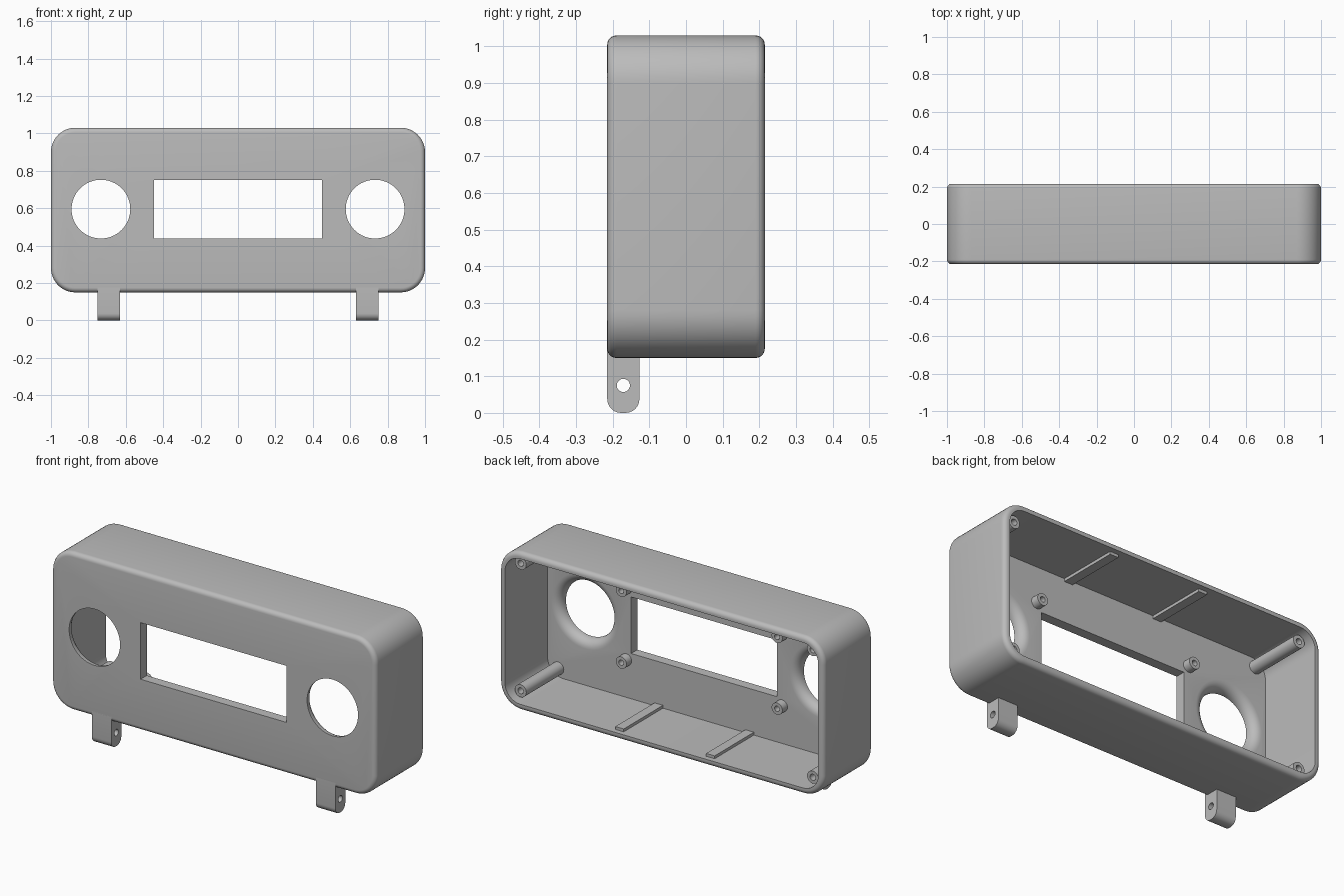
import bpy, bmesh, math

old = bpy.data.objects.get("Cube")
if old:
    bpy.data.objects.remove(old, do_unlink=True)

grey = bpy.data.materials.new("plain grey")
grey.use_nodes = True
colour = (0.5, 0.5, 0.5, 1)
grey.diffuse_color = colour
grey.node_tree.nodes["Principled BSDF"].inputs["Base Color"].default_value = colour

MID_Z = 0.59
HALF_H = 0.44
FRONT, BACK = -0.215, 0.215
WALL, FACE = 0.035, 0.055
INNER = FRONT + FACE


def rounded_rect(inset, y, radius=0.13, steps=12):
    """Ring of points around the case outline, shrunk by inset."""
    cx, cz, r = 1 - radius, HALF_H - radius, radius - inset
    ring = []
    for q, (sx, sz) in enumerate([(1, 1), (-1, 1), (-1, -1), (1, -1)]):
        for i in range(steps + 1):
            a = (q + i / steps) * math.pi / 2
            ring.append((sx * cx + r * math.cos(a), y, MID_Z + sz * cz + r * math.sin(a)))
    return ring


def circle(x, z, r, y, n):
    return [(x + r * math.cos(2 * math.pi * i / n), y, z + r * math.sin(2 * math.pi * i / n))
            for i in range(n)]


def loft(name, rings):
    """Skin a stack of matching rings and cap both ends."""
    bm = bmesh.new()
    loops = [[bm.verts.new(p) for p in ring] for ring in rings]
    n = len(loops[0])
    for a, b in zip(loops, loops[1:]):
        for i in range(n):
            j = (i + 1) % n
            bm.faces.new((a[i], a[j], b[j], b[i]))
    bm.faces.new(loops[0])
    bm.faces.new(loops[-1])
    bmesh.ops.recalc_face_normals(bm, faces=bm.faces)
    mesh = bpy.data.meshes.new(name)
    bm.to_mesh(mesh)
    bm.free()
    ob = bpy.data.objects.new(name, mesh)
    bpy.context.collection.objects.link(ob)
    mesh.materials.append(grey)
    return ob


def lathe(name, x, z, profile, n=32):
    return loft(name, [circle(x, z, r, y, n) for r, y in profile])


def box(name, x0, x1, y0, y1, z0, z1):
    return loft(name, [[(x0, y, z0), (x1, y, z0), (x1, y, z1), (x0, y, z1)] for y in (y0, y1)])


def cut(target, cutter):
    """Subtract the cutter, bake the result and drop the cutter."""
    mod = target.modifiers.new("cut", "BOOLEAN")
    mod.operation, mod.solver, mod.object = "DIFFERENCE", "EXACT", cutter
    select(target)
    bpy.ops.object.modifier_apply(modifier=mod.name)
    bpy.data.objects.remove(cutter, do_unlink=True)


def select(ob):
    bpy.ops.object.select_all(action="DESELECT")
    ob.select_set(True)
    bpy.context.view_layer.objects.active = ob


def smooth(ob):
    select(ob)
    bpy.ops.object.shade_smooth_by_angle(angle=math.radians(35))


# Case shell: front fillet, outer side, rounded rim, inner side
F = 0.025
quarter = [i * math.pi / 12 for i in range(7)]
rings = [rounded_rect(F - F * math.sin(a), FRONT + F - F * math.cos(a)) for a in quarter]
rings += [rounded_rect(F - F * math.cos(a), BACK - F + F * math.sin(a)) for a in quarter]
rings += [rounded_rect(WALL, BACK), rounded_rect(WALL, INNER)]
case = loft("case_shell", rings)

# Display window
cut(case, box("window_cutter", -0.45, 0.45, FRONT - 0.1, INNER + 0.1, 0.437, 0.752))

# Round openings that flare towards the inside
HOLE, FLARE = 0.157, 0.05
for x in (-0.733, 0.733):
    profile = [(HOLE, FRONT - 0.1)]
    profile += [(HOLE + FLARE * (1 - math.cos(a)), INNER - FLARE + FLARE * math.sin(a))
                for a in quarter]
    profile += [(HOLE + FLARE, INNER + 0.05)]
    cut(case, lathe("opening_cutter", x, 0.595, profile, 64))
smooth(case)


def hollow_post(name, x, z, r, bore, tip, depth):
    smooth(lathe(name, x, z, [(r, INNER - 0.01), (r, tip), (bore, tip), (bore, tip - depth)]))


for sx, side in ((1, "left"), (-1, "right")):
    for sz, level in ((1, "upper"), (-1, "lower")):
        tag = f"{level}_{side}"
        # Long screw post in each case corner
        hollow_post(f"corner_post_{tag}", sx * 0.9, MID_Z + sz * 0.355, 0.035, 0.017, 0.17, 0.12)
        # Short standoff beside each window corner
        hollow_post(f"display_standoff_{tag}", sx * 0.48, 0.595 + sz * 0.2,
                    0.033, 0.015, INNER + 0.045, 0.04)
        # Flat rail on the floor and ceiling
        wall_z = MID_Z + sz * (HALF_H - WALL)
        lo, hi = sorted((wall_z + sz * 0.01, wall_z - sz * 0.016))
        box(f"rail_{tag}", sx * 0.28 - 0.026, sx * 0.28 + 0.026, INNER, 0.185, lo, hi)

    # Mounting lug with rounded lower edges and a cross hole
    y0, y1, r = FRONT, -0.127, 0.038
    outline = [(y0, 0.18)]
    outline += [(y0 + r - r * math.cos(a), r - r * math.sin(a)) for a in quarter]
    outline += [(y1 - r + r * math.sin(a), r - r * math.cos(a)) for a in quarter]
    outline += [(y1, 0.18)]
    lug = loft(f"mounting_lug_{side}", [[(sx * x, y, z) for y, z in outline] for x in (0.63, 0.75)])
    pin = [[(sx * x, -0.171 + dy, 0.075 + dz) for dy, _, dz in circle(0, 0, 0.018, 0, 24)]
           for x in (0.6, 0.8)]
    cut(lug, loft("lug_hole_cutter", pin))
    smooth(lug)
